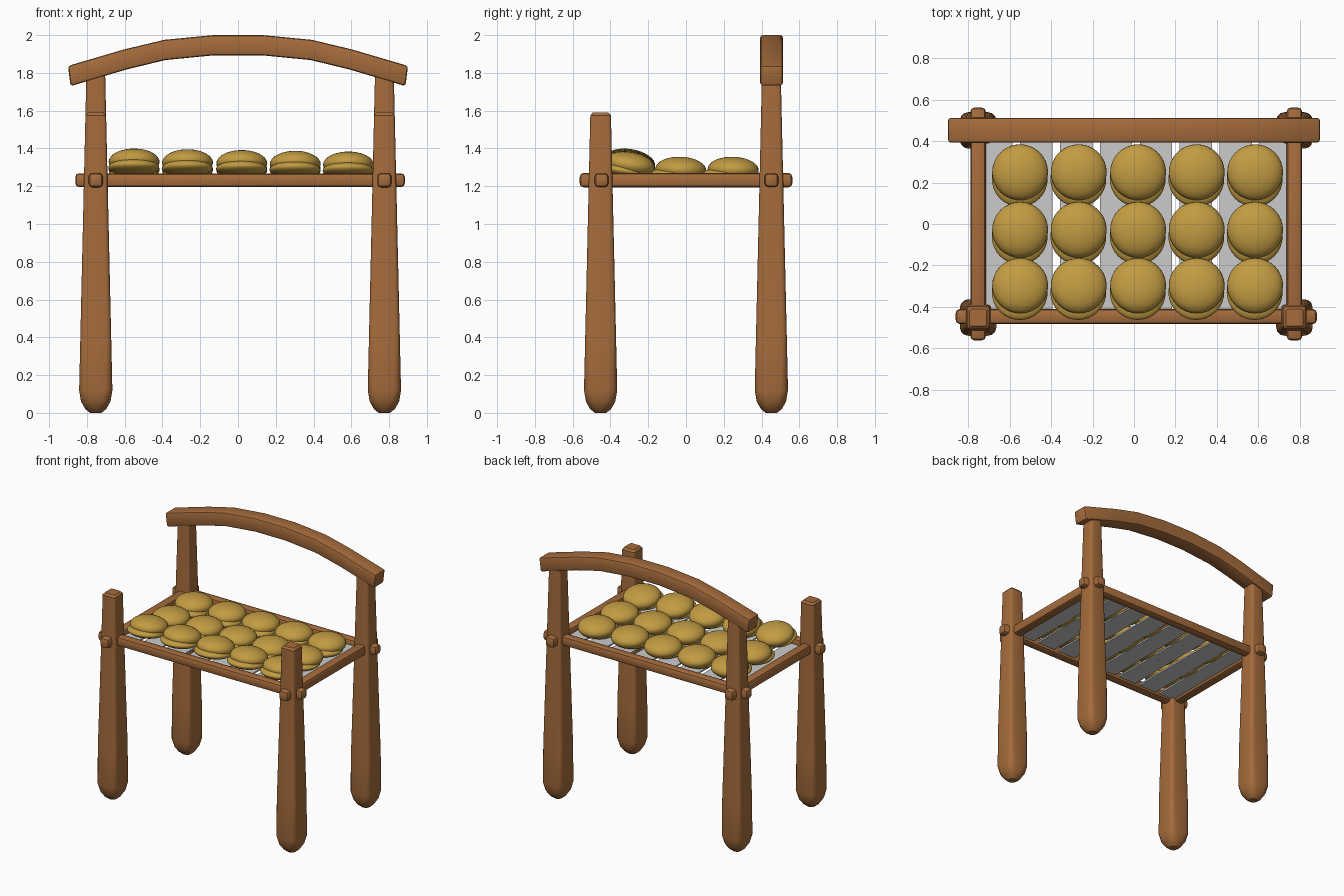
import bpy, bmesh, math

if "Cube" in bpy.data.objects:
    bpy.data.objects.remove(bpy.data.objects["Cube"])

def material(name, rgb):
    m = bpy.data.materials.new(name)
    m.diffuse_color = (*rgb, 1)
    m.use_nodes = True
    m.node_tree.nodes["Principled BSDF"].inputs["Base Color"].default_value = m.diffuse_color
    return m

WOOD = material("wood", (0.38, 0.15, 0.045))
GOLD = material("gold_cushion", (0.54, 0.33, 0.055))

def finish(name, bm, mat=None, bevel=0, segs=2):
    bmesh.ops.recalc_face_normals(bm, faces=bm.faces)
    me = bpy.data.meshes.new(name)
    bm.to_mesh(me)
    bm.free()
    ob = bpy.data.objects.new(name, me)
    bpy.context.collection.objects.link(ob)
    if mat:
        me.materials.append(mat)
    bpy.ops.object.select_all(action='DESELECT')
    bpy.context.view_layer.objects.active = ob
    ob.select_set(True)
    if bevel:
        b = ob.modifiers.new("Bevel", 'BEVEL')
        b.width, b.segments = bevel, segs
        b.limit_method = 'ANGLE'
        bpy.ops.object.modifier_apply(modifier=b.name)
    bpy.ops.object.shade_smooth_by_angle(angle=math.radians(35))
    return ob

def box(name, centre, size, mat=None, bevel=0):
    bm = bmesh.new()
    bmesh.ops.create_cube(bm, size=1)
    for v in bm.verts:
        v.co = [c + a * s for c, a, s in zip(centre, v.co, size)]
    return finish(name, bm, mat, bevel)

def leg(name, x, y, top):
    # tapered square post with rounded corners and a domed foot
    def half(z):
        return 0.088 - 0.034 * (z - 0.12) / 1.5
    rings = [(0.005, 0.03, 0.028), (0.02, 0.055, 0.045), (0.06, 0.078, 0.05),
             (0.12, 0.088, 0.04), (0.4, half(0.4), 0.024), (top - 0.015, half(top), 0.015),
             (top, half(top) - 0.013, 0.012)]
    rings[0] = (0.0, 0.03, 0.028)
    bm = bmesh.new()
    loops = []
    for z, h, r in rings:
        loop = []
        for q in range(4):
            a0 = q * math.pi / 2
            cx = (h - r) * (1 if q in (0, 3) else -1)
            cy = (h - r) * (1 if q in (0, 1) else -1)
            for k in range(4):
                a = a0 + k * math.pi / 6
                loop.append(bm.verts.new((x + cx + r * math.cos(a), y + cy + r * math.sin(a), z)))
        loops.append(loop)
    n = len(loops[0])
    for a, b in zip(loops, loops[1:]):
        for i in range(n):
            bm.faces.new((a[i], a[(i + 1) % n], b[(i + 1) % n], b[i]))
    bm.faces.new(loops[0])
    bm.faces.new(loops[-1])
    return finish(name, bm, WOOD)

def cushion(name, x, y, z, half_height, tilt):
    # flattened ball
    bpy.ops.mesh.primitive_uv_sphere_add(segments=32, ring_count=16, location=(x, y, z),
                                         rotation=(-tilt, 0, 0))
    ob = bpy.context.object
    ob.name = name
    ob.scale = (0.135, 0.135, half_height)
    ob.data.materials.append(GOLD)
    bpy.ops.object.shade_smooth()

LX, RX, FY, BY, RZ = -0.753, 0.775, -0.452, 0.452, 1.232

# legs
for side, x in (("left", LX), ("right", RX)):
    leg("front_leg_" + side, x, FY, 1.59)
    leg("back_leg_" + side, x, BY, 1.83)
    # side rails pass through the legs
    box("side_rail_" + side, (x, 0, RZ), (0.075, 1.125, 0.076), WOOD, 0.02)

# front and back rails
for name, y in (("front_rail", FY + 0.005), ("back_rail", BY)):
    box(name, (0.011, y, RZ), (1.745, 0.073, 0.073), WOOD, 0.02)

# arched top beam
arch = [(0.9, 1.837), (0.6, 1.925), (0.39, 1.975), (0.13, 2.0)]
arch = [(-x, z) for x, z in arch] + arch[::-1]
under = [(x * 0.985, z - 0.107) for x, z in reversed(arch)]
bm = bmesh.new()
near = [bm.verts.new((x, 0.393, z)) for x, z in arch + under]
far = [bm.verts.new((x, 0.513, z)) for x, z in arch + under]
n, half = len(near), len(arch)
for i in range(n):
    j = (i + 1) % n
    bm.faces.new((near[i], near[j], far[j], far[i]))
for i in range(half - 1):
    k = n - 1 - i
    for s in (near, far):
        bm.faces.new((s[i], s[i + 1], s[k - 1], s[k]))
finish("top_beam", bm, WOOD, 0.014)

# seat slats
for i in range(8):
    box(f"seat_slat_{i + 1}", (-0.664 + 0.1925 * i, 0, 1.222), (0.156, 0.87, 0.012))

# cushions, stacked in pairs; the front row leans on the front rail
for c, x in enumerate((-0.55, -0.267, 0.02, 0.303, 0.585)):
    for r, y in enumerate((-0.298, -0.028, 0.25)):
        front = r == 0
        z = 1.329 - 0.004 * c if front else 1.288
        tilt = math.radians(9 if front else 2)
        cushion(f"cushion_top_{r}_{c}", x, y, z, 0.068, tilt)
        cushion(f"cushion_base_{r}_{c}", x - 0.002, y - 0.032, z - 0.03, 0.042, tilt)
